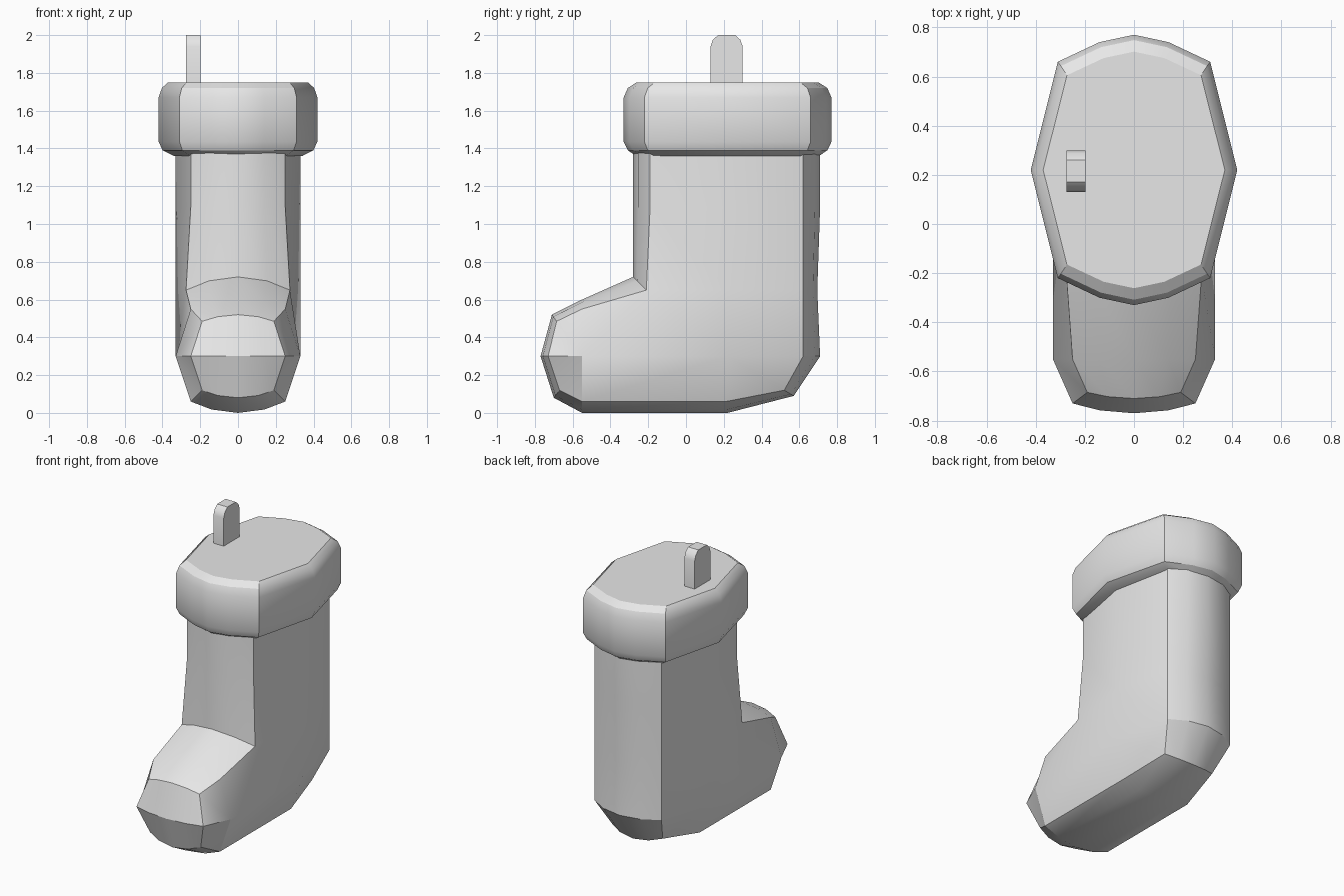
import bpy, bmesh

cube = bpy.data.objects.get("Cube")
if cube:
    bpy.data.objects.remove(cube, do_unlink=True)

grey = bpy.data.materials.new("plain grey")
grey.use_nodes = True
grey.diffuse_color = (0.8, 0.8, 0.8, 1)
grey.node_tree.nodes["Principled BSDF"].inputs["Base Color"].default_value = (0.8, 0.8, 0.8, 1)


def loft(name, rows, closed, angle=0.52):
    """Skin equal-length rows of points, then close the open ends."""
    bm = bmesh.new()
    grid = [[bm.verts.new(p) for p in row] for row in rows]
    n = len(rows[0])
    for a, b in zip(grid, grid[1:]):
        for i in range(n if closed else n - 1):
            j = (i + 1) % n
            bm.faces.new((a[i], a[j], b[j], b[i]))
    bmesh.ops.remove_doubles(bm, verts=bm.verts[:], dist=0.0005)
    bmesh.ops.dissolve_degenerate(bm, edges=bm.edges[:], dist=0.0005)
    bmesh.ops.holes_fill(bm, edges=bm.edges[:], sides=0)
    bmesh.ops.recalc_face_normals(bm, faces=bm.faces[:])
    mesh = bpy.data.meshes.new(name)
    bm.to_mesh(mesh)
    bm.free()
    mesh.materials.append(grey)
    obj = bpy.data.objects.new(name, mesh)
    bpy.context.collection.objects.link(obj)
    bpy.ops.object.select_all(action="DESELECT")
    obj.select_set(True)
    bpy.context.view_layer.objects.active = obj
    bpy.ops.object.shade_smooth_by_angle(angle=angle)
    return obj


# Boot: stations run down the shin, round the toe, along the sole and up the back
# each holds centre line (y, z), edge line (x, y, z) and side line (y, z)
ankle, toe, heel = (0.22, 0.65), (-0.55, 0.3), (0.22, 0.3)
stations = [
    ((-0.28, 1.40), (0.25, -0.19, 1.40), (0.22, 1.40)),
    ((-0.28, 1.09), (0.25, -0.19, 1.09), (0.22, 1.09)),
    ((-0.28, 0.72), (0.275, -0.21, 0.65), ankle),
    ((-0.28, 0.72), (0.275, -0.21, 0.65), heel),
    ((-0.55, 0.60), (0.25, -0.55, 0.55), toe),
    ((-0.71, 0.52), (0.19, -0.685, 0.485), toe),
    ((-0.77, 0.30), (0.25, -0.73, 0.30), toe),
    ((-0.70, 0.08), (0.19, -0.67, 0.12), toe),
    ((-0.55, 0.0), (0.25, -0.55, 0.06), toe),
    ((0.22, 0.0), (0.25, 0.21, 0.06), heel),
    ((0.57, 0.09), (0.19, 0.52, 0.12), heel),
    ((0.71, 0.30), (0.25, 0.62, 0.30), heel),
    ((0.695, 0.65), (0.25, 0.62, 0.65), ankle),
    ((0.71, 1.09), (0.25, 0.62, 1.09), (0.22, 1.09)),
    ((0.71, 1.40), (0.25, 0.62, 1.40), (0.22, 1.40)),
]


def boot_row(centre, edge, side):
    x, ey, ez = edge
    cy, cz = centre
    mid = (0.56 * x, cy + 0.3 * (ey - cy), cz + 0.3 * (ez - cz))
    half = [mid, edge, (0.33, *side)]
    mirrored = [(-p[0], p[1], p[2]) for p in reversed(half)]
    return mirrored + [(0, cy, cz)] + half


loft("boot", [boot_row(*s) for s in stations], closed=False)

# Cuff: one elongated outline, scaled at each height for rounded rims
quarter = [(0, 0.55), (0.14, 0.52), (0.31, 0.44), (0.42, 0)]
right = quarter + [(x, -y) for x, y in quarter[-2::-1]]
outline = right + [(-x, y) for x, y in right[-2:0:-1]]
rims = [(1.36, 0.81, 0.88), (1.39, 0.95, 0.96), (1.435, 1, 1),
        (1.67, 1, 1), (1.72, 0.96, 0.96), (1.75, 0.88, 0.875)]
loft("cuff", [[(x * sx, 0.22 + y * sy, z) for x, y in outline]
              for z, sx, sy in rims], closed=True)

# Hanging loop: rounded upright tab on top of the cuff
half_tab = [(0.085, 1.73), (0.085, 1.94), (0.073, 1.975), (0.045, 2.0)]
tab = half_tab + [(-y, z) for y, z in reversed(half_tab)]
loft("hanging_loop", [[(x, 0.215 + y, z) for y, z in tab]
                      for x in (-0.275, -0.198)], closed=True)
